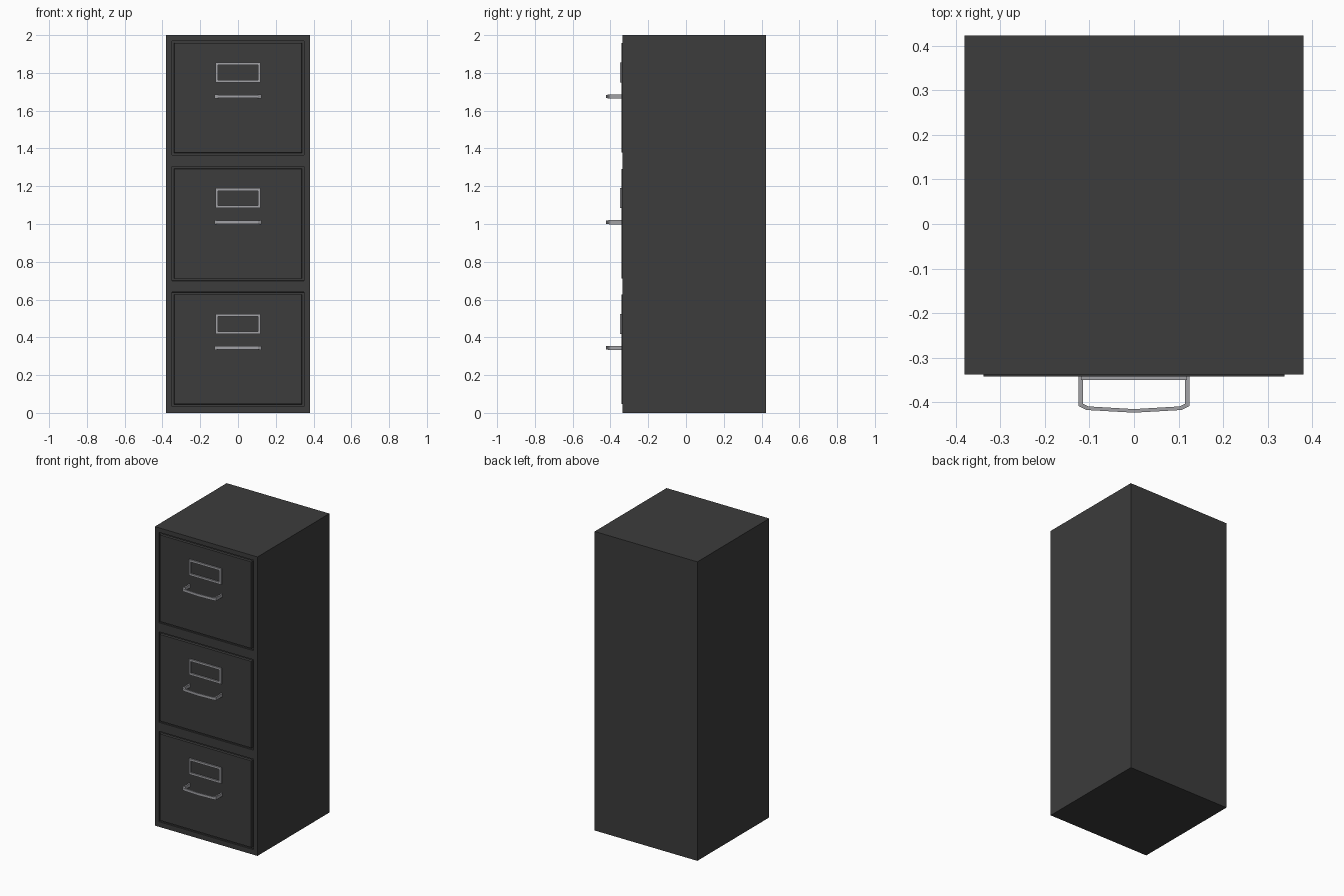
import bpy, bmesh

if "Cube" in bpy.data.objects:
    bpy.data.objects.remove(bpy.data.objects["Cube"])

FRONT, BACK = -0.337, 0.423
PITCH = 0.6655


def material(name, rgb):
    m = bpy.data.materials.new(name)
    m.diffuse_color = (*rgb, 1)
    m.use_nodes = True
    m.node_tree.nodes["Principled BSDF"].inputs["Base Color"].default_value = m.diffuse_color
    return m


charcoal = material("charcoal paint", (0.045, 0.045, 0.045))
steel = material("brushed steel", (0.36, 0.36, 0.38))


def finish(name, bm, mat):
    bmesh.ops.recalc_face_normals(bm, faces=bm.faces)
    me = bpy.data.meshes.new(name)
    bm.to_mesh(me)
    bm.free()
    me.materials.append(mat)
    ob = bpy.data.objects.new(name, me)
    bpy.context.collection.objects.link(ob)
    return ob


# cabinet: front face gridded so each drawer is one face, then grooved
bm = bmesh.new()
bmesh.ops.create_cube(bm, size=1)
for v in bm.verts:
    v.co.x *= 0.76
    v.co.y = FRONT if v.co.y < 0 else BACK
    v.co.z = 2 * (v.co.z + 0.5)


def cut(co, no):
    front = [f for f in bm.faces if f.normal.y < -0.9]
    geom = front + list({e for f in front for e in f.edges}) + list({v for f in front for v in f.verts})
    bmesh.ops.bisect_plane(bm, geom=geom, plane_co=co, plane_no=no)
    bm.normal_update()


bm.normal_update()
for x in (-0.35, 0.35):
    cut((x, 0, 0), (1, 0, 0))
for i in range(3):
    for z in (0.034, 0.639):
        cut((0, 0, z + i * PITCH), (0, 0, 1))
drawers = [f for f in bm.faces if f.normal.y < -0.9
           and abs(f.calc_center_median().x) < 0.1 and f.calc_area() > 0.2]
for f in drawers:
    # recess the opening, then raise the drawer panel inside it
    bmesh.ops.inset_individual(bm, faces=[f], thickness=0.0005, depth=-0.01)
    bmesh.ops.inset_individual(bm, faces=[f], thickness=0.015)
    bmesh.ops.inset_individual(bm, faces=[f], thickness=0.003, depth=0.0145)
finish("cabinet_with_drawers", bm, charcoal)


# closed label frame: four mitred corners
def label_frame(name, zc):
    bm = bmesh.new()
    hw, hh, t = 0.119, 0.053, 0.014
    rings = []
    for sx, sz in ((-1, -1), (1, -1), (1, 1), (-1, 1)):
        rings.append([bm.verts.new((sx * (hw - d), y, zc + sz * (hh - d)))
                      for d, y in ((0, -0.338), (0, -0.35), (t, -0.35), (t, -0.338))])
    for i in range(4):
        a, b = rings[i], rings[(i + 1) % 4]
        for j in range(4):
            k = (j + 1) % 4
            bm.faces.new((a[j], b[j], b[k], a[k]))
    finish(name, bm, steel)


# bowed pull handle: outer and inner outline lofted with a rectangular section
def handle(name, zc):
    outer = [(0.124, -0.338), (0.124, -0.408), (0.107, -0.417), (0, -0.423)]
    inner = [(0.114, -0.338), (0.114, -0.403), (0.102, -0.409), (0, -0.415)]
    heights = [0.011, 0.011, 0.009, 0.009]
    rows = list(zip(outer, inner, heights))
    rows += [((-o[0], o[1]), (-n[0], n[1]), h) for o, n, h in rows[-2::-1]]
    bm = bmesh.new()
    rings = [[bm.verts.new((*p, zc + s * h)) for p, s in ((o, -1), (o, 1), (n, 1), (n, -1))]
             for o, n, h in rows]
    for a, b in zip(rings, rings[1:]):
        for j in range(4):
            k = (j + 1) % 4
            bm.faces.new((a[j], b[j], b[k], a[k]))
    bm.faces.new(rings[0])
    bm.faces.new(rings[-1])
    finish(name, bm, steel)


for i, level in enumerate(("bottom", "middle", "top")):
    label_frame(level + "_label_frame", 0.471 + i * PITCH)
    handle(level + "_handle", 0.344 + i * PITCH)
